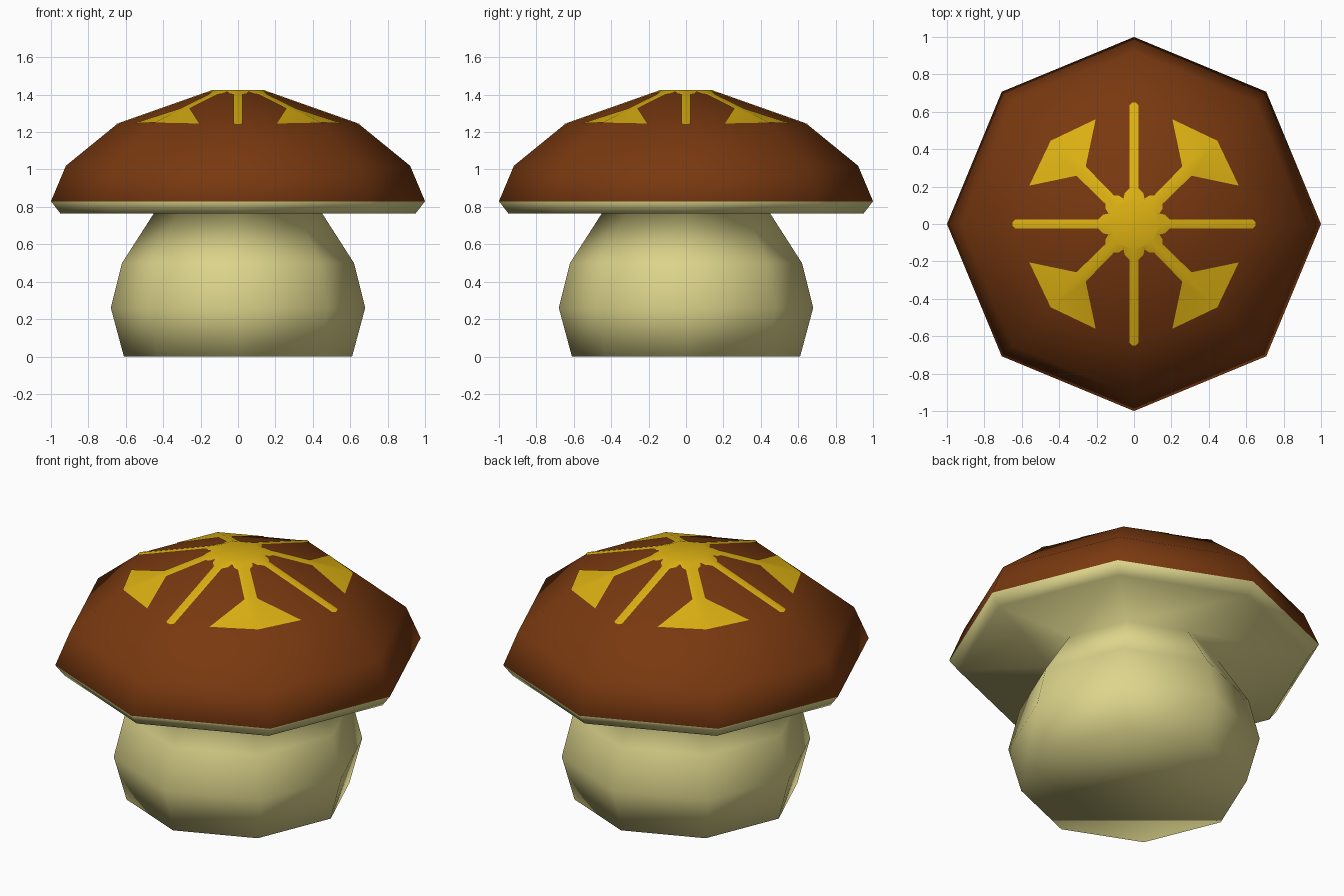
import bpy
import bmesh
from math import cos, sin, pi

if "Cube" in bpy.data.objects:
    bpy.data.objects.remove(bpy.data.objects["Cube"])

SIDES = 8
STEP = 2 * pi / SIDES
MID = cos(STEP / 2)
TOP_R, TOP_Z = 0.14, 1.42
SHOULDER_R, SHOULDER_Z = 0.65, 1.24
RIM_Z = 0.83


def material(name, rgb):
    mat = bpy.data.materials.new(name)
    mat.use_nodes = True
    mat.diffuse_color = (*rgb, 1)
    mat.node_tree.nodes["Principled BSDF"].inputs["Base Color"].default_value = (*rgb, 1)
    return mat


def finish(bm, name, mats):
    bmesh.ops.remove_doubles(bm, verts=bm.verts, dist=0.0005)
    bmesh.ops.recalc_face_normals(bm, faces=bm.faces)
    for f in bm.faces:
        f.smooth = True
    mesh = bpy.data.meshes.new(name)
    bm.to_mesh(mesh)
    bm.free()
    for m in mats:
        mesh.materials.append(m)
    obj = bpy.data.objects.new(name, mesh)
    bpy.context.collection.objects.link(obj)
    return obj


cream = material("cream", (0.72, 0.66, 0.26))
brown = material("chestnut brown", (0.19, 0.04, 0.005))
yellow = material("golden yellow", (0.72, 0.44, 0.006))

# Mushroom body: stem, flat underside, rim and domed cap in one turned shell
profile = [(0.61, 0), (0.68, 0.26), (0.62, 0.5), (0.45, 0.765), (0.95, 0.765),
           (1.0, RIM_Z), (0.92, 1.02), (SHOULDER_R, SHOULDER_Z), (TOP_R, TOP_Z)]
bm = bmesh.new()
rings = [[bm.verts.new((r * cos(i * STEP), r * sin(i * STEP), z)) for i in range(SIDES)]
         for r, z in profile]
for low, high in zip(rings, rings[1:]):
    for i in range(SIDES):
        j = (i + 1) % SIDES
        bm.faces.new((low[i], low[j], high[j], high[i]))
bm.faces.new(rings[0][::-1])
bm.faces.new(rings[-1])
for f in bm.faces:
    f.material_index = int(f.calc_center_median().z > RIM_Z)
finish(bm, "mushroom_body", [cream, brown])

# Painted star on the cap: half arms, each lying in one sloped facet
hub = [(TOP_R, 0), (TOP_R * MID * MID, TOP_R * MID * sin(STEP / 2)),
       (0.136, 0.056), (0.165, 0.05)]
bar = hub + [(0.19, 0.025), (0.635, 0.025), (0.648, 0.012), (0.65, 0)]
arrow = hub + [(0.185, 0.032), (0.4, 0.035), (0.541, 0.251), (0.63, 0)]


def cap_height(u, v):
    d = (u * MID + v * sin(STEP / 2)) / MID
    t = max(0, (d - TOP_R) / (SHOULDER_R - TOP_R))
    return TOP_Z + t * (SHOULDER_Z - TOP_Z) + 0.004


bm = bmesh.new()
for i in range(SIDES):
    c, s = cos(i * STEP), sin(i * STEP)
    for side in (1, -1):
        points = [(u * c - v * side * s, u * s + v * side * c, cap_height(u, v))
                  for u, v in (arrow if i % 2 else bar)]
        bm.faces.new([bm.verts.new(p) for p in points[::-side]])
bm.faces.new([bm.verts.new((TOP_R * cos(i * STEP), TOP_R * sin(i * STEP), TOP_Z + 0.004))
              for i in range(SIDES)])
bmesh.ops.remove_doubles(bm, verts=bm.verts, dist=0.0005)
bmesh.ops.triangulate(bm, faces=bm.faces)
for f in bm.faces:
    f.normal_update()
    if f.normal.z < 0:
        f.normal_flip()
finish(bm, "cap_star", [yellow])
